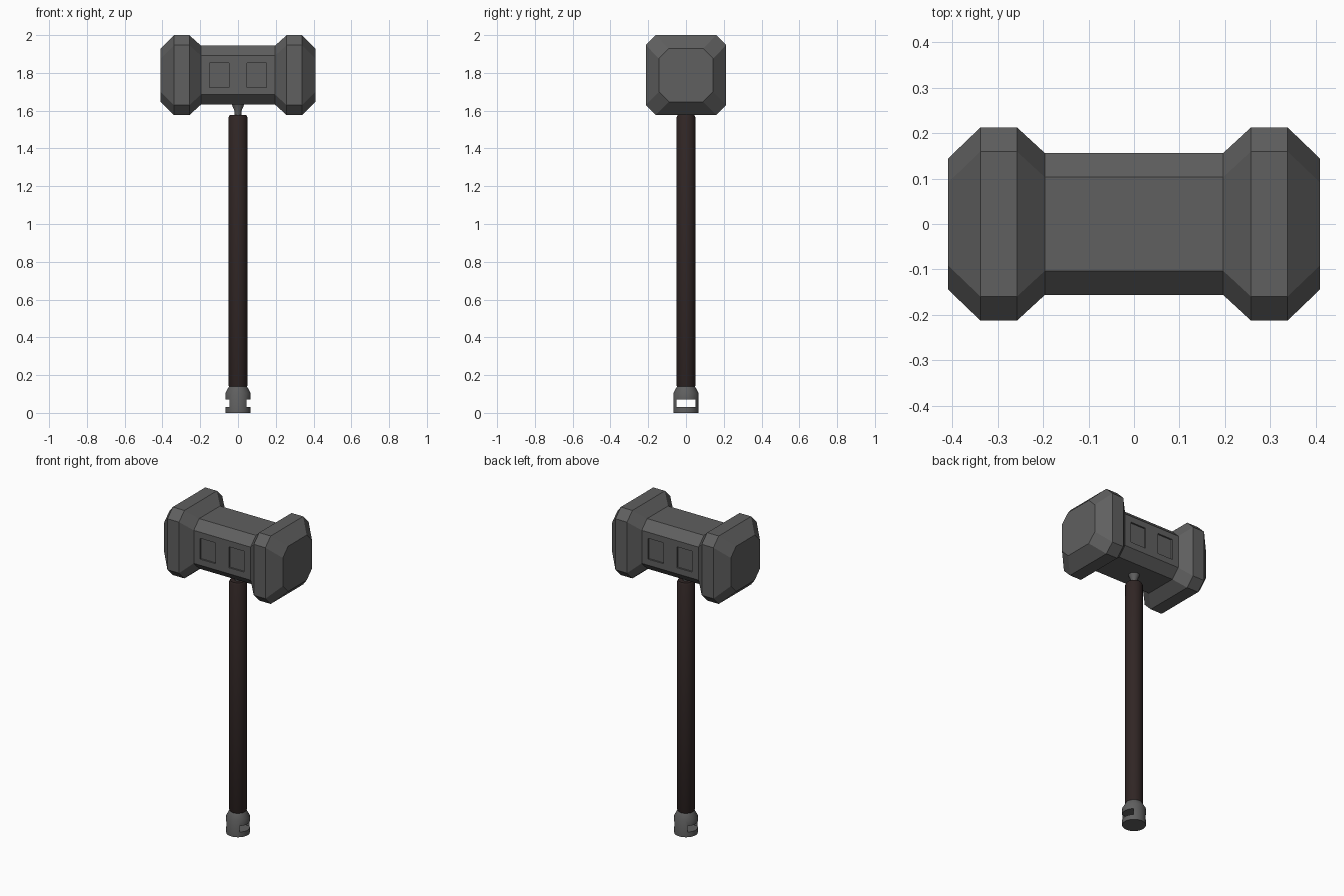
import bpy, bmesh, math

if "Cube" in bpy.data.objects:
    bpy.data.objects.remove(bpy.data.objects["Cube"])


def material(name, rgb):
    m = bpy.data.materials.new(name)
    m.diffuse_color = (*rgb, 1.0)
    m.use_nodes = True
    m.node_tree.nodes["Principled BSDF"].inputs["Base Color"].default_value = m.diffuse_color
    return m


IRON = material("dark iron", (0.115, 0.115, 0.115))
WOOD = material("dark brown wrap", (0.03, 0.019, 0.018))


def finish(name, bm, mat, smooth=False):
    bmesh.ops.recalc_face_normals(bm, faces=bm.faces)
    me = bpy.data.meshes.new(name)
    bm.to_mesh(me)
    bm.free()
    me.materials.append(mat)
    ob = bpy.data.objects.new(name, me)
    bpy.context.collection.objects.link(ob)
    if smooth:
        select(ob)
        bpy.ops.object.shade_smooth_by_angle(angle=math.radians(30))
    return ob


def select(ob):
    bpy.ops.object.select_all(action='DESELECT')
    ob.select_set(True)
    bpy.context.view_layer.objects.active = ob


def loft(name, rings, mat, smooth=False):
    """Skin a list of equal-length point rings and cap both ends."""
    bm = bmesh.new()
    vs = [[bm.verts.new(p) for p in r] for r in rings]
    n = len(rings[0])
    for a, b in zip(vs, vs[1:]):
        for i in range(n):
            j = (i + 1) % n
            bm.faces.new((a[i], a[j], b[j], b[i]))
    bm.faces.new(vs[0])
    bm.faces.new(vs[-1])
    return finish(name, bm, mat, smooth)


def lathe(name, profile, mat, n=32):
    rings = [[(r * math.cos(2 * math.pi * i / n), r * math.sin(2 * math.pi * i / n), z)
              for i in range(n)] for r, z in profile]
    return loft(name, rings, mat, True)


def cut_box(target, centre, size):
    bm = bmesh.new()
    bmesh.ops.create_cube(bm, size=1)
    for v in bm.verts:
        v.co = [c + s * k for c, s, k in zip(centre, size, v.co)]
    cutter = finish("cutter", bm, target.data.materials[0])
    cutter.hide_render = True
    mod = target.modifiers.new("cut", 'BOOLEAN')
    mod.operation = 'DIFFERENCE'
    mod.solver = 'EXACT'
    mod.object = cutter
    select(target)
    bpy.ops.object.modifier_apply(modifier=mod.name)
    bpy.data.objects.remove(cutter, do_unlink=True)


def octagon(x, hy, hz, c=0.053, zc=1.788):
    """Chamfered rectangle in the yz plane."""
    pts = [(hy, hz - c), (hy - c, hz), (c - hy, hz), (-hy, hz - c),
           (-hy, c - hz), (c - hy, -hz), (hy - c, -hz), (hy, c - hz)]
    return [(x, y, zc + z) for y, z in pts]


# hammer head: two flared faces joined by a slimmer block
half = [(0.41, 0.144, 0.141), (0.338, 0.213, 0.212),
        (0.258, 0.213, 0.212), (0.196, 0.156, 0.156)]
stations = [(-x, y, z) for x, y, z in half] + half[::-1]
head = loft("hammer_head", [octagon(*s) for s in stations], IRON)

# shallow square recesses on front and back
for sx in (-1, 1):
    for sy in (-1, 1):
        cut_box(head, (sx * 0.099, sy * 0.156, 1.788), (0.105, 0.02, 0.13))

# neck between shaft and head
lathe("neck", [(0.019, 1.56), (0.019, 1.60), (0.036, 1.64)], IRON, 16)

# shaft with slightly rounded ends
lathe("shaft", [(0.045, 0.135), (0.05, 0.145), (0.05, 1.565), (0.044, 1.576)], WOOD)

# pommel with a strap slot through it
pommel = lathe("pommel", [(0.067, 0.0), (0.067, 0.105), (0.047, 0.141)], IRON)
cut_box(pommel, (0, 0, 0.051), (0.3, 0.098, 0.038))
